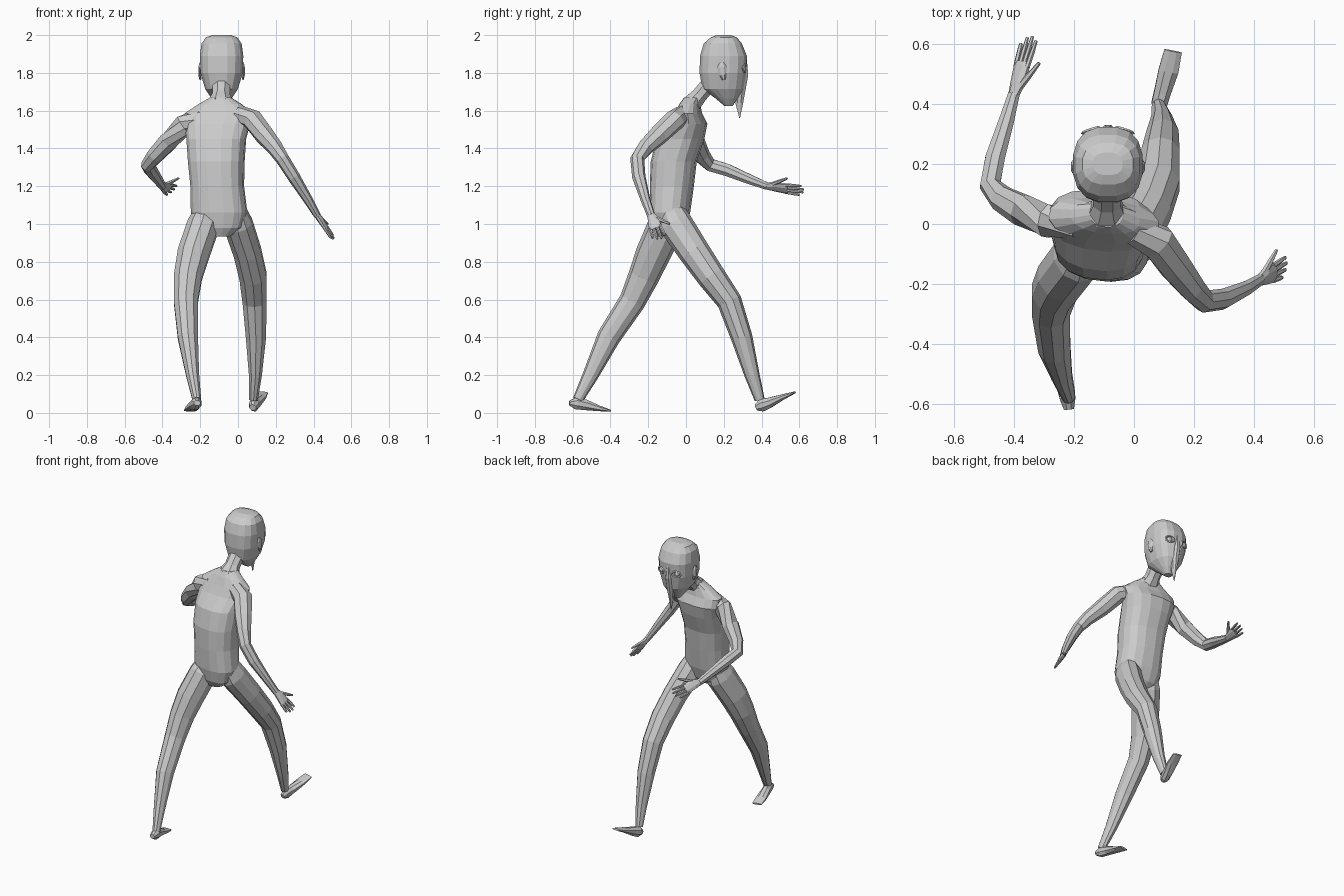
import bpy, bmesh, math
from mathutils import Vector as V


def loft(name, secs, side=(1, 0, 0), n=8, power=2.0, normal=None):
    """Skin superelliptic rings (x, y, z, half_side, half_depth) along a path."""
    bm = bmesh.new()
    pts = [V(s[:3]) for s in secs]
    rings = []
    for i, s in enumerate(secs):
        t = V(normal) if normal else pts[min(i + 1, len(pts) - 1)] - pts[max(i - 1, 0)]
        t.normalize()
        a = V(side)
        a = (a - t * a.dot(t)).normalized()
        b = t.cross(a)
        ring = []
        for k in range(n):
            w = 2 * math.pi * (k + 0.5) / n
            c, d = math.cos(w), math.sin(w)
            c = math.copysign(abs(c) ** (2 / power), c)
            d = math.copysign(abs(d) ** (2 / power), d)
            ring.append(bm.verts.new(pts[i] + a * c * s[3] + b * d * s[4]))
        rings.append(ring)
    for r, q in zip(rings, rings[1:]):
        for k in range(n):
            bm.faces.new((r[k], r[(k + 1) % n], q[(k + 1) % n], q[k]))
    bm.faces.new(rings[0][::-1])
    bm.faces.new(rings[-1])
    bmesh.ops.recalc_face_normals(bm, faces=bm.faces)
    me = bpy.data.meshes.new(name)
    bm.to_mesh(me)
    bm.free()
    ob = bpy.data.objects.new(name, me)
    bpy.context.collection.objects.link(ob)
    return ob


# Torso, with the shoulder line turned slightly by the stride
loft("torso", [(-.10, -.10, .935, .06, .05), (-.10, -.09, .98, .125, .085),
               (-.10, -.085, 1.06, .15, .105), (-.11, -.075, 1.2, .142, .115),
               (-.115, -.065, 1.33, .15, .12), (-.115, -.03, 1.45, .158, .125),
               (-.11, .01, 1.53, .175, .1), (-.10, .012, 1.585, .185, .07),
               (-.095, .02, 1.635, .115, .052), (-.092, .035, 1.67, .055, .045)],
     side=(.99, -.12, 0), n=16, power=2.4, normal=(0, 0, 1))

# Neck, leaning forward
loft("neck", [(-.092, .025, 1.63, .075, .055), (-.09, .07, 1.68, .05, .045),
              (-.088, .12, 1.74, .052, .045), (-.087, .15, 1.79, .06, .05)])

# Head
loft("head", [(-.087, .225, 1.625, .025, .022), (-.087, .215, 1.665, .055, .06),
              (-.087, .195, 1.715, .088, .11), (-.087, .195, 1.80, .114, .125),
              (-.087, .198, 1.89, .117, .126), (-.087, .195, 1.955, .108, .103),
              (-.087, .2, 1.988, .085, .07), (-.087, .2, 2.0, .05, .038)],
     n=16, power=2.5, normal=(0, 0, 1))

# Beak of the mask, hanging over the chin
loft("beak", [(-.087, .305, 1.875, .012, .018), (-.087, .3, 1.79, .028, .032),
              (-.087, .285, 1.71, .026, .033), (-.087, .282, 1.64, .014, .022),
              (-.087, .284, 1.56, .002, .002)], n=8, normal=(0, 0, 1))

# Eyes with rims, and ears, on both sides of the face
for s, label in ((-1, "left"), (1, "right")):
    turn = (math.radians(84), 0, -s * math.radians(18))
    bpy.ops.mesh.primitive_torus_add(major_segments=12, minor_segments=4, major_radius=.026,
                                     minor_radius=.006, rotation=turn,
                                     location=(-.087 + s * .056, .311, 1.825))
    rim = bpy.context.object
    rim.name = label + "_eye_rim"
    rim.scale = (1.1, .75, 1)
    bpy.ops.mesh.primitive_uv_sphere_add(segments=10, ring_count=6, radius=.018,
                                         location=(-.087 + s * .056, .301, 1.825))
    bpy.context.object.name = label + "_eye"
    ex = -.087 + s * .112
    loft(label + "_ear", [(ex, .2, 1.765, .006, .01), (ex + s * .004, .195, 1.79, .008, .018),
                          (ex + s * .004, .19, 1.83, .008, .024), (ex, .19, 1.855, .006, .012)],
         n=6)

# Legs: (centre, half width, half depth) from hip to ankle
loft("rear_leg", [(-.165, -.06, 1.08, .06, .06), (-.185, -.105, .99, .088, .098),
                  (-.237, -.175, .84, .088, .092), (-.265, -.225, .72, .078, .082),
                  (-.276, -.285, .59, .067, .07), (-.265, -.41, .4, .056, .062),
                  (-.24, -.505, .2, .036, .042), (-.218, -.572, .07, .024, .028)], n=10)
loft("front_leg", [(-.02, -.10, 1.10, .05, .07), (0, -.055, 1.0, .08, .09),
                   (.05, .045, .85, .077, .083), (.08, .135, .72, .076, .076),
                   (.088, .23, .59, .067, .066), (.095, .295, .4, .056, .057),
                   (.092, .35, .2, .036, .04), (.082, .39, .07, .024, .027)], n=10)

# Feet: rear foot flat, front foot landing on its heel
loft("rear_foot", [(-.216, -.617, .052, .018, .014), (-.22, -.58, .052, .028, .036),
                   (-.232, -.53, .042, .03, .03), (-.245, -.46, .024, .036, .016),
                   (-.255, -.402, .012, .034, .006)])
loft("front_foot", [(.078, .372, .028, .018, .018), (.084, .4, .04, .028, .036),
                    (.095, .44, .053, .03, .03), (.115, .51, .083, .036, .016),
                    (.13, .575, .108, .032, .006)])

# Arms: (centre, half width, half depth) from shoulder to wrist
loft("forward_arm", [(-.19, .0, 1.565, .05, .05), (-.285, .01, 1.525, .06, .058),
                     (-.37, .045, 1.435, .055, .053), (-.44, .085, 1.36, .045, .045),
                     (-.478, .13, 1.312, .038, .036), (-.462, .22, 1.285, .036, .034),
                     (-.425, .34, 1.235, .028, .027), (-.4, .43, 1.2, .022, .02)],
     side=(.7, .0, .7))
loft("backward_arm", [(.0, -.02, 1.58, .05, .05), (.08, -.06, 1.55, .062, .055),
                      (.14, -.145, 1.47, .055, .052), (.195, -.215, 1.405, .045, .043),
                      (.235, -.258, 1.345, .038, .036), (.295, -.25, 1.25, .036, .033),
                      (.37, -.215, 1.13, .026, .025), (.42, -.185, 1.045, .022, .018)],
     side=(.3, .9, .3))


def hand(name, wrist, tip, across):
    """Palm, four spread fingers and a thumb on the 'across' side."""
    w, d = V(wrist), V(tip) - V(wrist)
    a = V(across)
    a = (a - d * a.dot(d) / d.length_squared).normalized()

    def at(f, o):
        return tuple(w + d * f + a * o)
    loft(name + "_palm", [at(-.05, 0) + (.02, .016), at(.2, .004) + (.032, .016),
                          at(.5, 0) + (.036, .013), at(.56, 0) + (.033, .01)], side=a)
    for i, reach in enumerate((.86, .97, 1.0, .94)):
        o = (i - 1.5) * .018
        loft(f"{name}_finger_{i + 1}",
             [at(.48, o) + (.009, .009), at(.75, o * 1.15) + (.0085, .008),
              at(reach, o * 1.25) + (.006, .005)], side=a, n=6)
    loft(name + "_thumb", [at(.1, .012) + (.014, .012), at(.34, .045) + (.011, .01),
                           at(.58, .078) + (.006, .006)], side=a, n=6)


hand("forward_hand", (-.4, .43, 1.2), (-.345, .625, 1.175), (.7, 0, .7))
hand("backward_hand", (.42, -.185, 1.045), (.507, -.14, .92), (.1, .95, .3))
